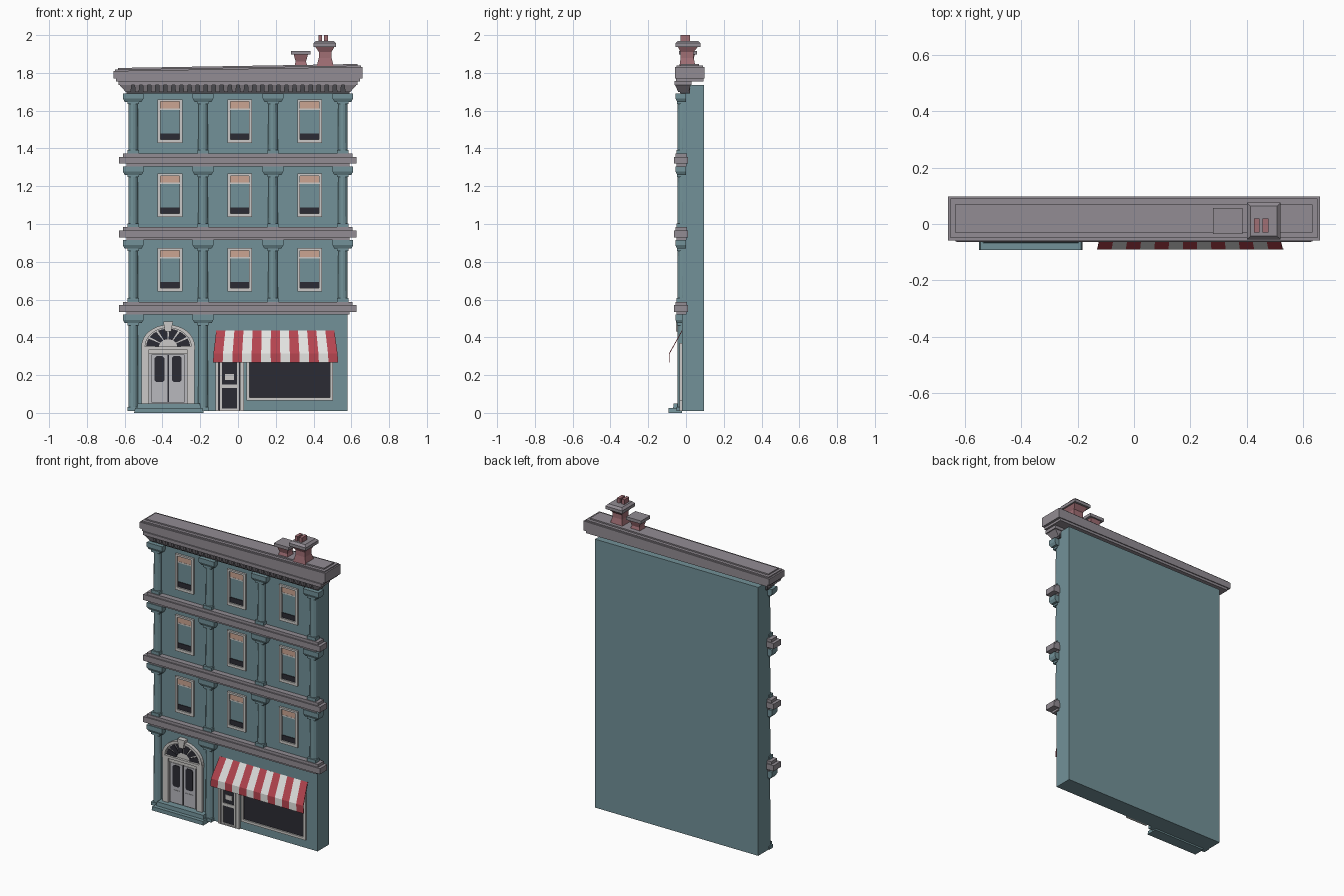
import bpy, bmesh, math

if "Cube" in bpy.data.objects:
    bpy.data.objects.remove(bpy.data.objects["Cube"])

def mat(name, hexcol):
    m = bpy.data.materials.new(name)
    c = [int(hexcol[i:i + 2], 16) / 255 for i in (0, 2, 4)]
    m.diffuse_color = [v / 12.92 if v <= 0.04045 else ((v + 0.055) / 1.055) ** 2.4 for v in c] + [1]
    m.use_nodes = True
    m.node_tree.nodes["Principled BSDF"].inputs["Base Color"].default_value = m.diffuse_color
    return m

TEAL = mat("teal_wall", "729198")
GREY = mat("grey_stone", "928C93")
DARK = mat("dark_shadow_grey", "4E4F54")
GLASS = mat("dark_glass", "2B2B34")
FRAME = mat("light_frame", "CBC9C7")
BLIND = mat("salmon_blind", "CBA592")
RED = mat("awning_red", "B5444F")
WHITE = mat("awning_white", "E2E2E0")
BRICK = mat("chimney_pink", "A06E74")
DOOR = mat("door_grey", "B9B9BE")

class Part:
    """Collects simple solids into one named object."""
    def __init__(self, name, *mats):
        self.name, self.mats, self.bm = name, mats, bmesh.new()

    def taper(self, lo, hi):
        # lo / hi = (x0, x1, y0, y1, z)
        rings = []
        for x0, x1, y0, y1, z in (lo, hi):
            rings.append([self.bm.verts.new(p) for p in
                          ((x0, y0, z), (x1, y0, z), (x1, y1, z), (x0, y1, z))])
        a, b = rings
        self.bm.faces.new(a[::-1])
        self.bm.faces.new(b)
        for i in range(4):
            j = (i + 1) % 4
            self.bm.faces.new((a[i], a[j], b[j], b[i]))

    def box(self, x0, x1, y0, y1, z0, z1):
        self.taper((x0, x1, y0, y1, z0), (x0, x1, y0, y1, z1))

    def plate(self, pts, y0, y1):
        # outline in x,z extruded along y
        a = [self.bm.verts.new((x, y0, z)) for x, z in pts]
        b = [self.bm.verts.new((x, y1, z)) for x, z in pts]
        self.bm.faces.new(a)
        self.bm.faces.new(b[::-1])
        n = len(pts)
        for i in range(n):
            j = (i + 1) % n
            self.bm.faces.new((a[j], a[i], b[i], b[j]))

    def frame(self, x0, x1, z0, z1, y0, y1, l, r, b, t):
        self.box(x0, x0 + l, y0, y1, z0, z1)
        self.box(x1 - r, x1, y0, y1, z0, z1)
        self.box(x0 + l, x1 - r, y0, y1, z0, z0 + b)
        self.box(x0 + l, x1 - r, y0, y1, z1 - t, z1)

    def done(self, fix=True):
        if fix:
            bmesh.ops.recalc_face_normals(self.bm, faces=self.bm.faces[:])
        me = bpy.data.meshes.new(self.name)
        self.bm.to_mesh(me)
        self.bm.free()
        for m in self.mats:
            me.materials.append(m)
        ob = bpy.data.objects.new(self.name, me)
        bpy.context.collection.objects.link(ob)
        return ob

WALL = -0.02

# main wall block
p = Part("building_body", TEAL)
p.box(-0.58, 0.58, WALL, 0.095, 0.01, 1.735)
p.done()

# storey ledges
LEDGES = (0.52, 0.915, 1.305)
p = Part("storey_ledges", GREY)
for z in LEDGES:
    p.box(-0.59, 0.59, -0.05, 0.003, z, z + 0.014)
    p.box(-0.63, 0.627, -0.063, 0.01, z + 0.014, z + 0.05)
    p.box(-0.61, 0.607, -0.055, 0.005, z + 0.05, z + 0.068)
p.done()

# half-round columns with capitals and bases
p = Part("columns", TEAL)
q = Part("column_capitals", TEAL)
def column(x, z0, z1):
    top = z1 - 0.045
    r = bmesh.ops.create_cone(p.bm, cap_ends=True, segments=12, radius1=0.026, radius2=0.024, depth=top - z0)
    for v in r["verts"]:
        v.co.x += x
        v.co.y += WALL
        v.co.z += (z0 + top) / 2
    q.box(x - 0.03, x + 0.03, -0.05, WALL + 0.01, z0, z0 + 0.02)
    q.box(x - 0.03, x + 0.03, -0.047, WALL + 0.01, top - 0.012, top)
    q.taper((x - 0.045, x + 0.045, -0.047, 0, top), (x - 0.055, x + 0.055, -0.056, 0, top + 0.018))
    q.box(x - 0.055, x + 0.055, -0.056, 0, top + 0.018, z1)
for z0, z1 in zip(LEDGES, (0.915, 1.305, 1.692)):
    for x in (-0.555, -0.185, 0.185, 0.555):
        column(x, z0 + 0.068, z1)
for x in (-0.555, -0.185):
    column(x, 0.01, 0.52)
p.done()
q.done()

# upper windows: frame, blind, dark lower gap
fr, bl, gl = Part("window_frames", FRAME), Part("window_blinds", BLIND), Part("window_gaps", GLASS)
for t in (0.873, 1.267, 1.66):
    for x in (-0.36, 0.01, 0.38):
        x0, x1, b = x - 0.065, x + 0.065, t - 0.23
        fr.frame(x0, x1, b, t, -0.033, WALL, 0.014, 0.016, 0.018, 0.012)
        fr.box(x0 + 0.014, x1 - 0.016, -0.026, WALL, t - 0.056, t - 0.048)
        bl.box(x0 + 0.014, x1 - 0.016, -0.025, WALL, t - 0.048, t - 0.012)
        gl.box(x0 + 0.014, x1 - 0.016, -0.024, WALL, b + 0.018, b + 0.05)
fr.done(); bl.done(); gl.done()

# cornice: frieze, corbels, soffit board
p = Part("cornice_frieze", DARK)
p.taper((-0.59, 0.59, -0.03, 0.02, 1.69), (-0.6, 0.6, -0.036, 0.02, 1.737))
p.done()
p = Part("cornice_corbels", GREY)
N = 28
for i in range(N):
    x = -0.577 + 1.154 * i / (N - 1)
    p.taper((x - 0.011, x + 0.011, -0.042, 0, 1.70), (x - 0.013, x + 0.013, -0.058, 0, 1.737))
for s in (-1, 1):
    lo, hi = sorted((s * 0.57, s * 0.595)), sorted((s * 0.57, s * 0.628))
    p.taper((*lo, -0.042, 0.015, 1.70), (*hi, -0.058, 0.025, 1.737))
p.done()
p = Part("cornice_soffit", GREY)
p.box(-0.632, 0.632, -0.062, 0.03, 1.735, 1.757)
p.done()

# slightly tilted roof slab
p = Part("roof_slab", GREY)
p.box(-0.645, 0.645, -0.054, 0.092, 1.755, 1.772)
p.plate([(-0.66, 1.77), (0.66, 1.77), (0.66, 1.832), (-0.66, 1.81)], -0.058, 0.098)
p.plate([(-0.65, 1.80), (0.65, 1.80), (0.65, 1.839), (-0.65, 1.818)], -0.05, 0.09)
p.plate([(-0.635, 1.80), (0.633, 1.80), (0.633, 1.847), (-0.635, 1.826)], -0.03, 0.07)
p.done()

# chimneys
p, q = Part("chimney_stacks", BRICK), Part("chimney_caps", GREY)
p.taper((0.415, 0.508, -0.036, 0.052, 1.83), (0.428, 0.495, -0.028, 0.04, 1.88))
p.taper((0.428, 0.495, -0.028, 0.04, 1.88), (0.428, 0.495, -0.028, 0.04, 1.91))
p.taper((0.428, 0.495, -0.028, 0.04, 1.91), (0.41, 0.51, -0.043, 0.063, 1.938))
q.box(0.4, 0.52, -0.055, 0.076, 1.938, 1.957)
q.taper((0.4, 0.52, -0.055, 0.076, 1.957), (0.413, 0.507, -0.043, 0.063, 1.97))
for x in (0.425, 0.456):
    p.box(x, x + 0.02, -0.03, 0.02, 1.965, 2.0)
p.taper((0.297, 0.37, -0.022, 0.044, 1.83), (0.305, 0.36, -0.014, 0.036, 1.86))
p.taper((0.305, 0.36, -0.014, 0.036, 1.86), (0.295, 0.37, -0.026, 0.047, 1.897))
q.box(0.28, 0.385, -0.036, 0.057, 1.897, 1.917)
p.done(); q.done()

# entrance: arch, fanlight, keystone, pilasters, doors
CX, CZ, SQ = -0.37, 0.35, 0.82
def pt(r, a):
    return (CX + r * math.cos(a), CZ + SQ * r * math.sin(a))
def sector(part, r0, r1, a0, a1, y, n):
    step = (a1 - a0) / n
    for i in range(n):
        a, b = a0 + i * step, a0 + (i + 1) * step
        part.plate([pt(r0, a), pt(r1, a), pt(r1, b), pt(r0, b)], y, WALL)
p = Part("entrance_surround", FRAME)
sector(p, 0.122, 0.142, 0, math.pi, -0.042, 16)
p.plate([pt(0.122, math.pi * i / 16) for i in range(17)], -0.026, WALL)
p.plate([(CX - 0.016, 0.43), (CX + 0.016, 0.43), (CX + 0.026, 0.485), (CX - 0.026, 0.485)], -0.052, WALL)
p.box(-0.512, -0.228, -0.042, WALL, 0.335, 0.352)
for s in (-1, 1):
    p.box(CX + s * 0.12 - 0.02, CX + s * 0.12 + 0.02, -0.038, WALL, 0.05, 0.335)
p.box(-0.47, -0.27, -0.03, WALL, 0.312, 0.335)
p.done()
p = Part("fanlight_glass", GLASS)
for i in range(6):
    a = math.pi * i / 6
    sector(p, 0.048, 0.116, a + 0.05, a + math.pi / 6 - 0.05, -0.031, 3)
p.done()
d, g = Part("entrance_doors", DOOR), Part("entrance_door_glass", GLASS)
d.box(-0.47, -0.27, -0.022, WALL, 0.05, 0.312)
for s in (-1, 1):
    c = CX + s * 0.046
    d.box(c - 0.042, c + 0.042, -0.03, WALL, 0.055, 0.31)
    d.box(c - 0.026, c + 0.026, -0.033, -0.029, 0.075, 0.14)
    w, k, z0, z1 = 0.026, 0.01, 0.163, 0.3
    g.plate([(c - w + k, z0), (c + w - k, z0), (c + w, z0 + k), (c + w, z1 - k),
             (c + w - k, z1), (c - w + k, z1), (c - w, z1 - k), (c - w, z0 + k)], -0.034, -0.029)
d.done(); g.done()
p = Part("entrance_gap", GLASS)
p.box(CX - 0.004, CX + 0.004, -0.0235, WALL, 0.055, 0.31)
p.done()

# entrance steps
p = Part("entrance_steps", TEAL)
p.taper((-0.55, -0.182, -0.092, WALL, 0), (-0.545, -0.187, -0.092, WALL, 0.025))
p.taper((-0.535, -0.197, -0.068, WALL, 0.025), (-0.53, -0.202, -0.066, WALL, 0.05))
p.done()

# shop door and shop window
p, g = Part("shop_frames", FRAME), Part("shop_glass", GLASS)
p.frame(-0.12, 0.032, 0.01, 0.36, -0.034, WALL, 0.016, 0.022, 0.004, 0.016)
p.frame(-0.096, 0.004, 0.012, 0.3, -0.03, WALL, 0.01, 0.01, 0.01, 0.01)
p.box(-0.086, -0.006, -0.03, WALL, 0.132, 0.15)
g.box(-0.104, 0.01, -0.025, WALL, 0.014, 0.344)
p.box(-0.07, -0.022, -0.028, -0.024, 0.175, 0.205)
p.frame(0.045, 0.502, 0.065, 0.37, -0.034, WALL, 0.015, 0.015, 0.016, 0.016)
g.box(0.06, 0.487, -0.025, WALL, 0.081, 0.354)
p.done(); g.done()

# striped awning: sloping sheet with a hanging valance
p = Part("awning", RED, WHITE)
rows = []
for x0, x1, y, z in ((-0.115, 0.51, -0.022, 0.437), (-0.13, 0.527, -0.09, 0.315), (-0.132, 0.53, -0.091, 0.266)):
    rows.append([p.bm.verts.new((x0 + (x1 - x0) * i / 13, y, z)) for i in range(14)])
for a, b in zip(rows, rows[1:]):
    for i in range(13):
        f = p.bm.faces.new((b[i], b[i + 1], a[i + 1], a[i]))
        f.material_index = i % 2
ob = p.done(fix=False)
m = ob.modifiers.new("thickness", 'SOLIDIFY')
m.thickness = 0.004
